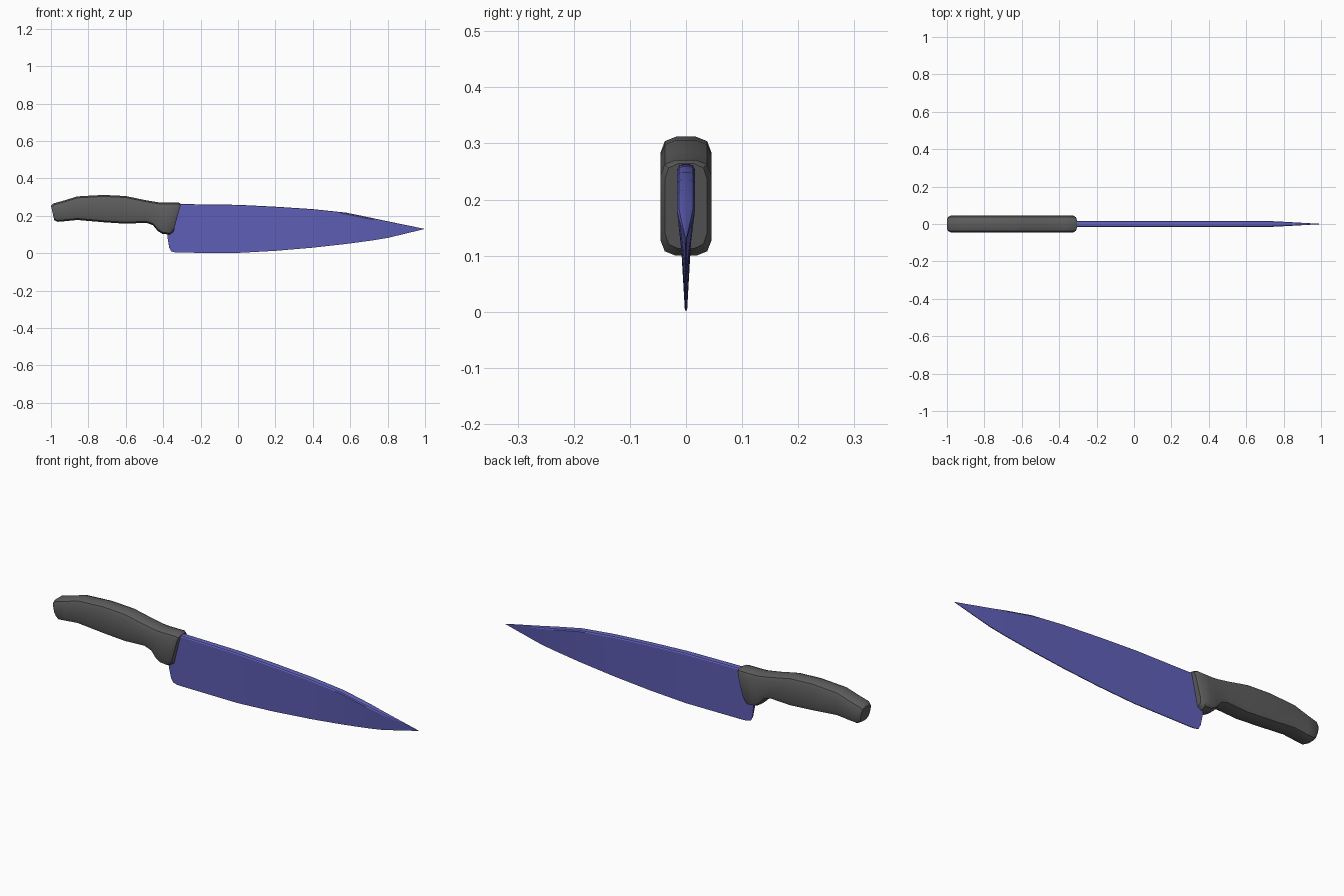
import bpy, bmesh, math
from mathutils import Vector

cube = bpy.data.objects.get("Cube")
if cube:
    bpy.data.objects.remove(cube)


def material(name, rgb):
    mat = bpy.data.materials.new(name)
    mat.use_nodes = True
    mat.diffuse_color = (*rgb, 1)
    mat.node_tree.nodes["Principled BSDF"].inputs["Base Color"].default_value = (*rgb, 1)
    return mat


def mirrored(half):
    """Close a +y half section (listed top to bottom) with its -y mirror."""
    return half + [(-y, p) for y, p in reversed(half)]


def loft(name, rings, mat, angle):
    """Skin a list of equal-length point rings and cap both ends."""
    bm = bmesh.new()
    loops = [[bm.verts.new(p) for p in ring] for ring in rings]
    n = len(loops[0])
    for a, b in zip(loops, loops[1:]):
        for i in range(n):
            j = (i + 1) % n
            bm.faces.new((a[i], a[j], b[j], b[i]))
    bm.faces.new(loops[0])
    bm.faces.new(loops[-1])
    bmesh.ops.recalc_face_normals(bm, faces=bm.faces)
    mesh = bpy.data.meshes.new(name)
    bm.to_mesh(mesh)
    bm.free()
    mesh.materials.append(mat)
    obj = bpy.data.objects.new(name, mesh)
    bpy.context.collection.objects.link(obj)
    bpy.ops.object.select_all(action='DESELECT')
    obj.select_set(True)
    bpy.context.view_layer.objects.active = obj
    bpy.ops.object.shade_smooth_by_angle(angle=math.radians(angle))
    return obj


# Blade stations: x, spine z, edge z, half width at spine, half width at edge
blade_stations = [
    (-.378, .25, .09, .016, .007), (-.368, .25, .03, .016, .003),
    (-.357, .255, .01, .016, .002), (-.335, .26, .004, .016, .002),
    (-.3, .263, .003, .016, .002), (0, .259, .002, .016, .002),
    (.2, .249, .013, .016, .002), (.4, .236, .03, .016, .002),
    (.58, .217, .05, .016, .002), (.72, .188, .069, .016, .002),
    (.8, .171, .082, .012, .002), (.995, .131, .129, .001, .001)]


def blade_ring(x, top, bottom, w, edge):
    bevel = min(.008, (top - bottom) * .2)
    half = [(w * .4, top), (w * .8, top - bevel * .3), (w, top - bevel), (edge, bottom)]
    return [(x, y, z) for y, z in mirrored(half)]


# Handle stations: top x, top z, bottom x, bottom z, half width
handle_stations = [
    (-1.0, .255, -.983, .178, .037), (-.985, .267, -.965, .168, .045),
    (-.93, .282, -.93, .171, .045), (-.86, .304, -.86, .178, .045),
    (-.72, .312, -.72, .166, .045), (-.6, .306, -.6, .158, .045),
    (-.5, .285, -.49, .163, .045), (-.43, .273, -.455, .15, .045),
    (-.4, .271, -.43, .12, .045), (-.37, .271, -.405, .104, .045),
    (-.318, .271, -.365, .1, .045), (-.305, .264, -.346, .113, .037)]


def handle_ring(tx, tz, bx, bz, w):
    top, bottom = Vector((tx, 0, tz)), Vector((bx, 0, bz))
    length = (top - bottom).length
    upper = [(w * .4, 0), (w * .84, .008 / length), (w, .027 / length)]
    half = upper + [(y, 1 - t) for y, t in reversed(upper)]
    return [top.lerp(bottom, t) + Vector((0, y, 0)) for y, t in mirrored(half)]


steel = material("blue steel", (.12, .12, .5))
grip = material("dark grey grip", (.11, .11, .11))
loft("blade", [blade_ring(*s) for s in blade_stations], steel, 30)
loft("handle", [handle_ring(*s) for s in handle_stations], grip, 35)
